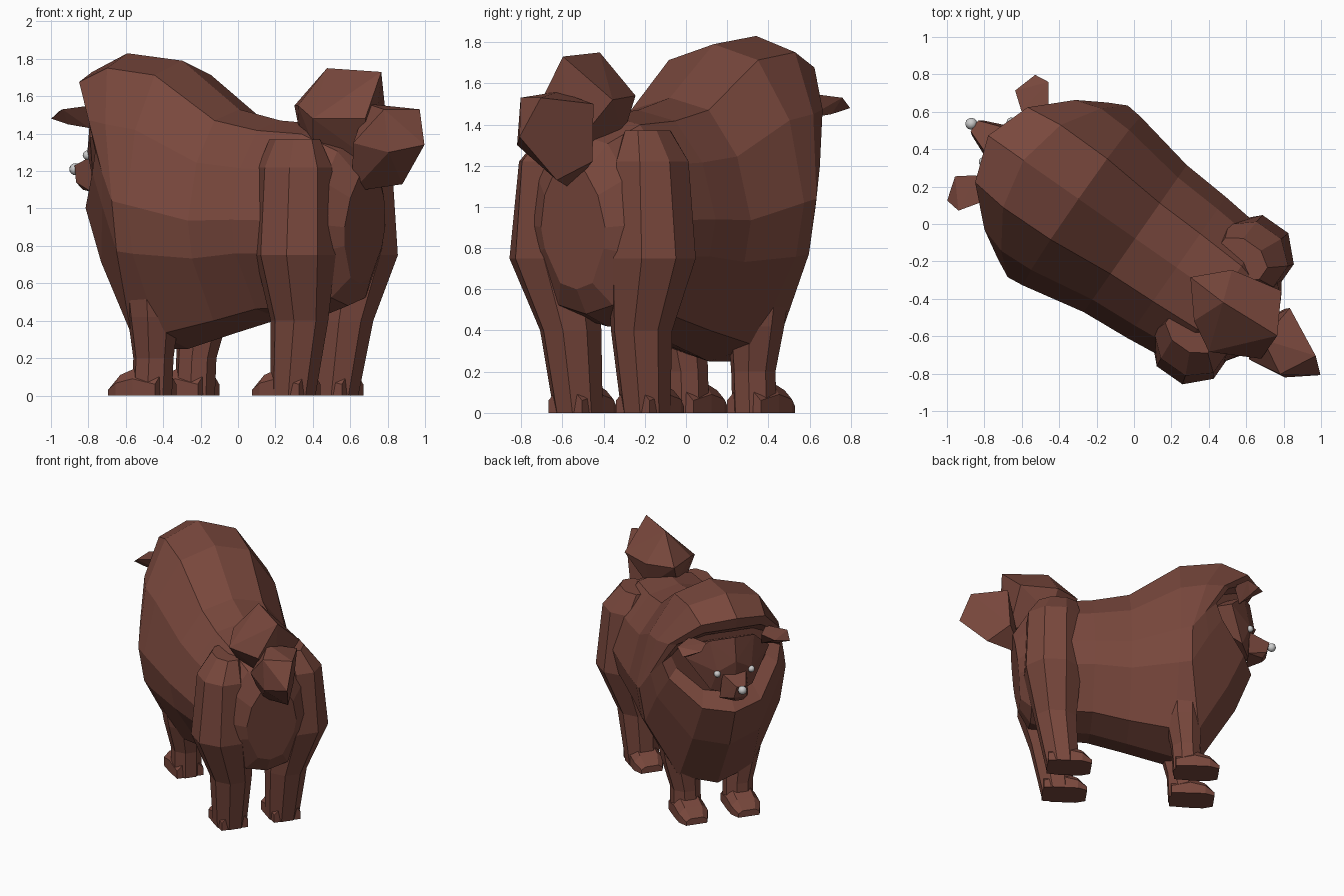
import bpy, bmesh, math
from mathutils import Matrix

if "Cube" in bpy.data.objects:
    bpy.data.objects.remove(bpy.data.objects["Cube"])


def material(name, rgb):
    m = bpy.data.materials.new(name)
    m.use_nodes = True
    m.diffuse_color = (*rgb, 1)
    m.node_tree.nodes["Principled BSDF"].inputs["Base Color"].default_value = (*rgb, 1)
    return m


BROWN = material("brown fur", (0.19, 0.064, 0.046))
GREY = material("pale grey", (0.6, 0.6, 0.6))

# Parts are built facing +x (forward, left, up), then turned into place
YAW = Matrix.Rotation(math.radians(145), 4, "Z")
PLACE = YAW @ Matrix.Translation((0, 0.06, 0))


def finish(name, bm, mat=BROWN, smooth=False):
    bmesh.ops.recalc_face_normals(bm, faces=bm.faces)
    bm.transform(PLACE)
    mesh = bpy.data.meshes.new(name)
    bm.to_mesh(mesh)
    bm.free()
    mesh.materials.append(mat)
    for p in mesh.polygons:
        p.use_smooth = smooth
    obj = bpy.data.objects.new(name, mesh)
    bpy.context.collection.objects.link(obj)


def loft(name, rings):
    bm = bmesh.new()
    rows = [[bm.verts.new(p) for p in ring] for ring in rings]
    n = len(rows[0])
    for a, b in zip(rows, rows[1:]):
        for i in range(n):
            j = (i + 1) % n
            bm.faces.new((a[i], a[j], b[j], b[i]))
    bm.faces.new(rows[0])
    bm.faces.new(rows[-1])
    finish(name, bm)


def hull(name, points):
    bm = bmesh.new()
    for p in points:
        bm.verts.new(p)
    bmesh.ops.convex_hull(bm, input=bm.verts)
    finish(name, bm)


def ball(name, centre, radius):
    bm = bmesh.new()
    bmesh.ops.create_uvsphere(bm, u_segments=12, v_segments=8, radius=radius,
                              matrix=Matrix.Translation(centre))
    finish(name, bm, GREY, True)


def mirrored(points):
    return points + [(x, -y, z) for x, y, z in points if y]


# Body: cross-sections from rump to hood, the front ones bowed around the face
SECTION = [(0, 1), (0.48, 0.95), (0.83, 0.76), (1, 0.5), (0.92, 0.33), (0.5, 0.05)]
SECTION += [(0, 0)] + [(-u, v) for u, v in SECTION[:0:-1]]


def body_ring(low, high, width, bottom, top, bow=0):
    return [(low + (high - low) * v - bow * u * u, u * width, bottom + (top - bottom) * v)
            for u, v in SECTION]


loft("body", [body_ring(*r) for r in (
    (-0.84, -0.90, 0.19, 0.6, 1.2),
    (-0.76, -0.80, 0.32, 0.48, 1.35),
    (-0.58, -0.60, 0.43, 0.42, 1.45),
    (-0.32, -0.32, 0.46, 0.41, 1.47),
    (-0.05, -0.05, 0.48, 0.34, 1.53),
    (0.28, 0.32, 0.55, 0.25, 1.79),
    (0.50, 0.68, 0.56, 0.25, 1.83, 0.2),
    (0.75, 0.91, 0.51, 0.66, 1.73, 0.34),
    (0.87, 0.88, 0.45, 0.97, 1.64, 0.3),
    (0.76, 0.80, 0.37, 1.08, 1.58, 0.24))])

# Face set inside the hood
hull("face", mirrored([
    (0.86, 0, 1.56), (0.89, 0, 1.38), (0.85, 0, 1.1), (0.80, 0.17, 1.53),
    (0.85, 0.13, 1.30), (0.70, 0.32, 1.38), (0.79, 0.16, 1.14), (0.4, 0.25, 1.35)]))
hull("snout", mirrored([
    (0.85, 0.09, 1.28), (0.84, 0.11, 1.09), (1.0, 0.035, 1.23),
    (0.98, 0.05, 1.14), (0.95, 0.03, 1.10)]))
ball("nose", (1.02, 0, 1.21), 0.032)

# Paired parts
for side, word in ((1, "left"), (-1, "right")):
    ball(word + "_eye", (0.85, side * 0.13, 1.285), 0.025)
    hull(word + "_ear", [(x, side * y, z) for x, y, z in (
        (0.89, 0.41, 1.48), (0.93, 0.28, 1.52), (0.81, 0.42, 1.53), (0.72, 0.29, 1.55),
        (0.76, 0.24, 1.43), (0.84, 0.21, 1.54), (0.83, 0.34, 1.45))])

    def leg(name, rings):
        # Each ring: height, forward, sideways, half length, half width
        loft(name, [[(x + hx * math.cos(a), side * (y + hy * math.sin(a)), z)
                     for a in (math.tau * (i + 0.5) / 8 for i in range(8))]
                    for z, x, y, hx, hy in rings])

    def foot(name, heel, spread):
        rings = []
        for x, w, top in ((0, 0.1, 0.1), (0.14, 0.11, 0.15), (0.25, 0.11, 0.11), (0.32, 0.08, 0.05)):
            rings.append([(heel + x, side * spread + y * w, z * top) for y, z in
                          ((-1, 0), (-1, 0.6), (-0.6, 1), (0.6, 1), (1, 0.6), (1, 0))])
        loft(name, rings)

    leg(word + "_front_leg", (
        (0.8, 0.34, 0.26, 0.17, 0.18), (0.42, 0.35, 0.23, 0.14, 0.14),
        (0.2, 0.37, 0.2, 0.11, 0.11), (0, 0.38, 0.2, 0.11, 0.11)))
    foot(word + "_front_foot", 0.29, 0.2)
    leg(word + "_rear_leg", (
        (1.37, -0.58, 0.24, 0.15, 0.1), (1.22, -0.61, 0.28, 0.21, 0.18),
        (0.75, -0.62, 0.29, 0.22, 0.22), (0.4, -0.59, 0.21, 0.16, 0.15),
        (0, -0.54, 0.2, 0.125, 0.12)))
    foot(word + "_rear_foot", -0.65, 0.2)

# Tail: a large tuft curled over the back and a smaller drooping tip
hull("tail_tuft", [
    (-0.41, 0, 1.55), (-0.57, -0.16, 1.54), (-0.85, -0.22, 1.52), (-0.56, 0.18, 1.55),
    (-0.72, 0.27, 1.48), (-0.63, 0.01, 1.75), (-0.97, -0.01, 1.73), (-0.97, 0.14, 1.48),
    (-0.47, 0.04, 1.42), (-0.62, -0.12, 1.34), (-0.66, 0.18, 1.34), (-0.92, 0, 1.25)])
hull("tail_tip", [
    (-1.28, 0.03, 1.34), (-1.2, -0.04, 1.53), (-1.1, 0.15, 1.53), (-1.13, 0.15, 1.3),
    (-1.08, -0.05, 1.13), (-0.82, 0.05, 1.09), (-0.94, -0.17, 1.5), (-0.92, 0.18, 1.35),
    (-0.92, -0.15, 1.22), (-0.92, 0.05, 1.56)])
